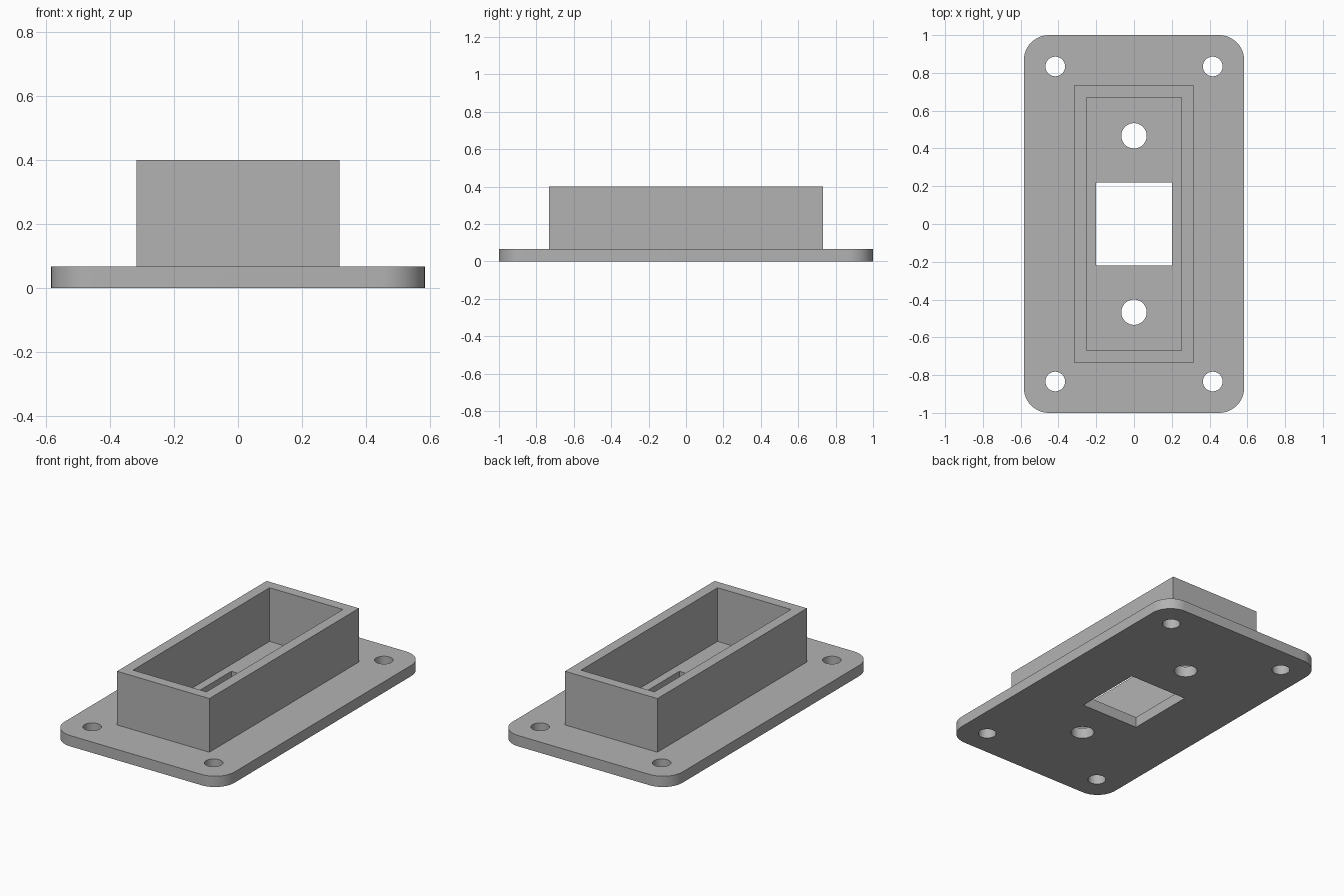
import bpy, bmesh, math

cube = bpy.data.objects.get("Cube")
if cube:
    bpy.data.objects.remove(cube, do_unlink=True)

grey = bpy.data.materials.new("plain grey")
grey.use_nodes = True
colour = (0.45, 0.45, 0.45, 1)
grey.diffuse_color = colour
grey.node_tree.nodes["Principled BSDF"].inputs["Base Color"].default_value = colour


def rectangle(hx, hy):
    return [(-hx, -hy), (hx, -hy), (hx, hy), (-hx, hy)]


def circle(cx, cy, r, n=48):
    return [(cx + r * math.cos(math.tau * i / n), cy + r * math.sin(math.tau * i / n))
            for i in range(n)]


def rounded_rectangle(hx, hy, r, n=12):
    points = []
    for k, (sx, sy) in enumerate([(1, 1), (-1, 1), (-1, -1), (1, -1)]):
        for i in range(n + 1):
            a = math.pi / 2 * (k + i / n)
            points.append((sx * (hx - r) + r * math.cos(a), sy * (hy - r) + r * math.sin(a)))
    return points


def extrude_outline(name, loops, z0, z1):
    """Fill the first loop, leaving the others open, and extrude it from z0 to z1."""
    curve = bpy.data.curves.new(name, "CURVE")
    curve.dimensions = "2D"
    curve.fill_mode = "BOTH"
    curve.extrude = (z1 - z0) / 2
    for loop in loops:
        spline = curve.splines.new("POLY")
        spline.points.add(len(loop) - 1)
        spline.use_cyclic_u = True
        for point, (x, y) in zip(spline.points, loop):
            point.co = (x, y, 0, 1)
    helper = bpy.data.objects.new(name + " outline", curve)
    bpy.context.collection.objects.link(helper)
    graph = bpy.context.evaluated_depsgraph_get()
    mesh = bpy.data.meshes.new_from_object(helper.evaluated_get(graph))
    bpy.data.objects.remove(helper, do_unlink=True)

    # Weld the caps to the sides and lift into place
    bm = bmesh.new()
    bm.from_mesh(mesh)
    bmesh.ops.remove_doubles(bm, verts=bm.verts, dist=0.0001)
    bmesh.ops.translate(bm, verts=bm.verts, vec=(0, 0, (z0 + z1) / 2))
    bmesh.ops.dissolve_limit(bm, angle_limit=0.001, verts=bm.verts, edges=bm.edges)
    bmesh.ops.recalc_face_normals(bm, faces=bm.faces)
    bm.to_mesh(mesh)
    bm.free()
    mesh.materials.clear()
    mesh.materials.append(grey)
    obj = bpy.data.objects.new(name, mesh)
    bpy.context.collection.objects.link(obj)
    bpy.ops.object.select_all(action="DESELECT")
    obj.select_set(True)
    bpy.context.view_layer.objects.active = obj
    bpy.ops.object.shade_smooth_by_angle(angle=math.radians(30))
    return obj


plate_top, wall_top = 0.067, 0.4

# Base plate with corner screw holes, two middle holes and a window
corner_holes = [circle(sx * 0.417, sy * 0.834, 0.052) for sx in (-1, 1) for sy in (-1, 1)]
middle_holes = [circle(0, sy * 0.467, 0.067) for sy in (-1, 1)]
extrude_outline("base_plate",
                [rounded_rectangle(0.583, 1, 0.133), rectangle(0.2, 0.22)]
                + corner_holes + middle_holes, 0, plate_top)

# Open rectangular wall standing on the plate
extrude_outline("box_wall", [rectangle(0.317, 0.733), rectangle(0.252, 0.669)],
                plate_top, wall_top)
